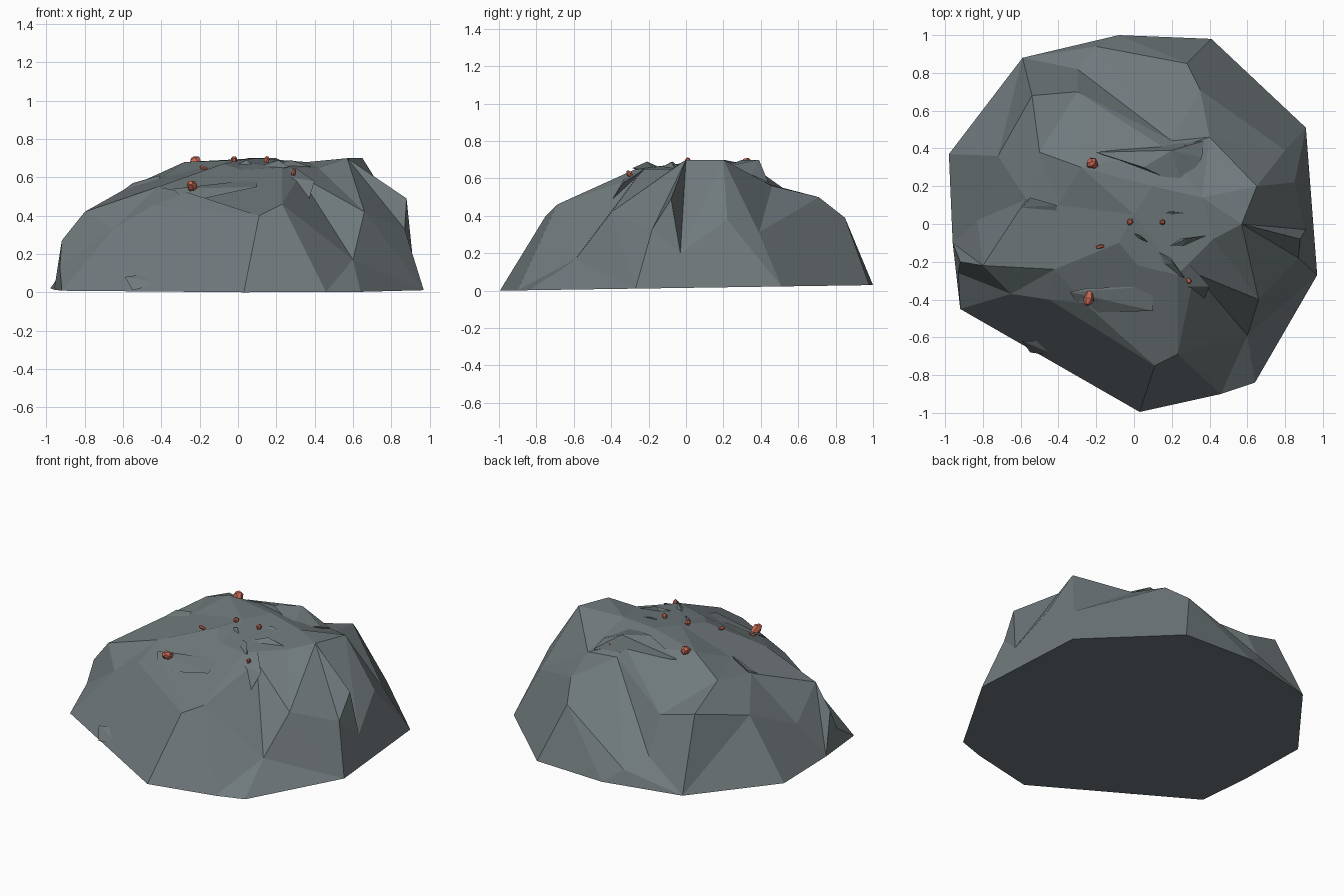
import bpy, bmesh, math, random
from mathutils import Vector, geometry

if "Cube" in bpy.data.objects:
    bpy.data.objects.remove(bpy.data.objects["Cube"])

random.seed(4)


def material(name, rgb):
    m = bpy.data.materials.new(name)
    m.diffuse_color = (*rgb, 1)
    m.use_nodes = True
    m.node_tree.nodes["Principled BSDF"].inputs["Base Color"].default_value = m.diffuse_color
    return m


STONE = material("slate_stone", (0.16, 0.19, 0.20))
RED = material("red_crystal", (0.55, 0.14, 0.09))


def finish(bm, name, mat):
    bmesh.ops.recalc_face_normals(bm, faces=bm.faces)
    me = bpy.data.meshes.new(name)
    bm.to_mesh(me)
    bm.free()
    me.materials.append(mat)
    ob = bpy.data.objects.new(name, me)
    bpy.context.collection.objects.link(ob)
    return ob


def shard(name, pts, mat=STONE):
    bm = bmesh.new()
    for p in pts:
        bm.verts.new(p)
    bmesh.ops.convex_hull(bm, input=bm.verts)
    return finish(bm, name, mat)


# Footprint on the ground, counter-clockwise
base = [(.03, -.995), (.46, -.90), (.64, -.84), (.97, -.27), (.91, .51), (.41, .98),
        (-.08, 1.0), (-.59, .88), (-.98, .37), (-.96, -.10), (-.92, -.45)]

# Ridges and valleys of the boulder; each run becomes a crease
creases = [
    # front crest
    [(-.93, -.26, .13), (-.65, -.37, .33), (-.45, -.40, .45), (.11, -.75, .40),
     (.23, -.69, .46), (.23, -.27, .65)],
    # step above the front crest
    [(-.92, -.20, .27), (-.80, -.22, .42), (-.42, -.24, .55), (-.28, -.18, .61)],
    # notch and groove at front right
    [(.60, -.59, .17), (.32, -.26, .61), (.66, -.40, .42), (.87, -.18, .33), (.91, -.03, .20)],
    # right hand ridge
    [(.42, -.08, .65), (.57, .00, .70), (.65, .20, .70), (.85, .22, .38)],
    [(.88, -.08, .49), (.57, .00, .70)],
    # back shoulder
    [(.80, .39, .31), (.35, .71, .50), (.28, .85, .39), (-.20, .94, .12)],
    # back ravine: foot and lip
    [(.20, .44, .57), (-.30, .82, .19), (-.58, .76, .29), (-.66, .69, .14)],
    [(.18, .39, .64), (-.30, .70, .42), (-.54, .68, .48), (-.72, .36, .40)],
    # left side
    [(-.83, .02, .24), (-.57, .13, .55), (-.40, .10, .60), (-.28, -.18, .61)],
]
# Crown of the boulder
crown = [(-.08, -.10, .67), (0, .05, .69), (.10, .20, .70), (-.28, .30, .68), (-.50, .38, .58),
         (.10, -.45, .56), (-.26, -.42, .52), (.36, .14, .68), (.40, .46, .56), (.02, -.22, .64)]

# Underside tilts up very slightly to the back
pts = [Vector((x, y, .015 * (1 + y))) for x, y in base]
edges = []
for run in creases:
    ids = []
    for p in map(Vector, run):
        near = [i for i, q in enumerate(pts) if (q - p).length < 1e-4]
        if not near:
            pts.append(p)
            near = [len(pts) - 1]
        ids.append(near[0])
    edges += list(zip(ids, ids[1:]))
pts += [Vector(p) for p in crown]

flat, _, faces, source, _, _ = geometry.delaunay_2d_cdt(
    [p.xy for p in pts], edges, [], 0, 1e-5)
bm = bmesh.new()
verts = []
for v, src in zip(flat, source):
    z = pts[src[0]].z if src else min(pts, key=lambda p: (p.xy - v).length).z
    verts.append(bm.verts.new((v.x, v.y, z)))
for f in faces:
    bm.faces.new([verts[i] for i in f])
rim = [e for e in bm.edges if len(e.link_faces) == 1]
bmesh.ops.contextual_create(bm, geom=rim)
bmesh.ops.dissolve_limit(bm, angle_limit=math.radians(7), verts=bm.verts, edges=bm.edges)
finish(bm, "boulder", STONE)

# Broken slabs set into the boulder
shard("back_spur", [(-.20, .38, .64), (.20, .39, .70), (.37, .44, .58), (.36, .35, .62),
                    (.26, .20, .66), (.05, .30, .70), (.36, .44, .50), (.2, .3, .50)])
shard("front_ledge", [(-.34, -.36, .54), (-.27, -.47, .47), (.10, -.46, .55),
                      (.10, -.33, .59), (-.25, -.34, .55)])
shard("notch_slab", [(.20, -.27, .64), (.36, -.42, .45), (.40, -.33, .58), (.30, -.22, .65),
                     (.27, -.33, .60)])
shard("left_slab", [(-.59, .09, .54), (-.55, .14, .57), (-.41, .10, .61), (-.41, -.02, .54),
                    (-.6, .1, .40)])
shard("foot_chip", [(-.59, -.62, .08), (-.55, -.68, .01), (-.40, -.70, .05), (-.45, -.62, .10)])

# Thin slivers on the crown: x, y, length, heading
for x, y, length, heading in [(.12, .03, .45, 5), (.22, -.12, .34, 20), (.15, -.18, .32, -42),
                              (.08, .17, .34, 8), (0, -.06, .22, -30)]:
    a = math.radians(heading)
    d = Vector((math.cos(a), math.sin(a), 0)) * length / 2
    n = Vector((-math.sin(a), math.cos(a), 0)) * length * .12
    c = Vector((x, y, .68))
    low = Vector((0, 0, -.05))
    shard("crown_sliver", [c - d + low, c + n + low, c + d + low / 2, c - n + low,
                           c + d * .4 + n * .5 + Vector((0, 0, .01))])

# Red crystals: position, direction, length, radius
for pos, way, length, r in [((-.24, -.39, .55), (-.1, -.5, .3), .09, .030),
                            ((-.22, .32, .68), (-.3, .3, .4), .06, .032),
                            ((.27, .37, .62), (.05, 1, .15), .10, .014),
                            ((.29, -.30, .62), (.2, -.4, .6), .05, .015),
                            ((-.02, .01, .69), (0, 0, 1), .04, .018),
                            ((.15, .01, .69), (.2, 0, 1), .04, .018),
                            ((-.18, -.12, .65), (-1, -.2, .3), .04, .012),
                            ((.20, -.21, .66), (-.3, .1, 1), .03, .012)]:
    turn = Vector(way).to_track_quat('Z', 'Y')
    ring = []
    for z, s in ((-.5, .7), (.2, 1), (.5, .45)):
        for k in range(6):
            a = k * math.pi / 3
            w = r * s * random.uniform(.8, 1.05)
            ring.append(Vector(pos) + turn @ Vector((w * math.cos(a), w * math.sin(a), z * length)))
    shard("crystal", ring, RED)
